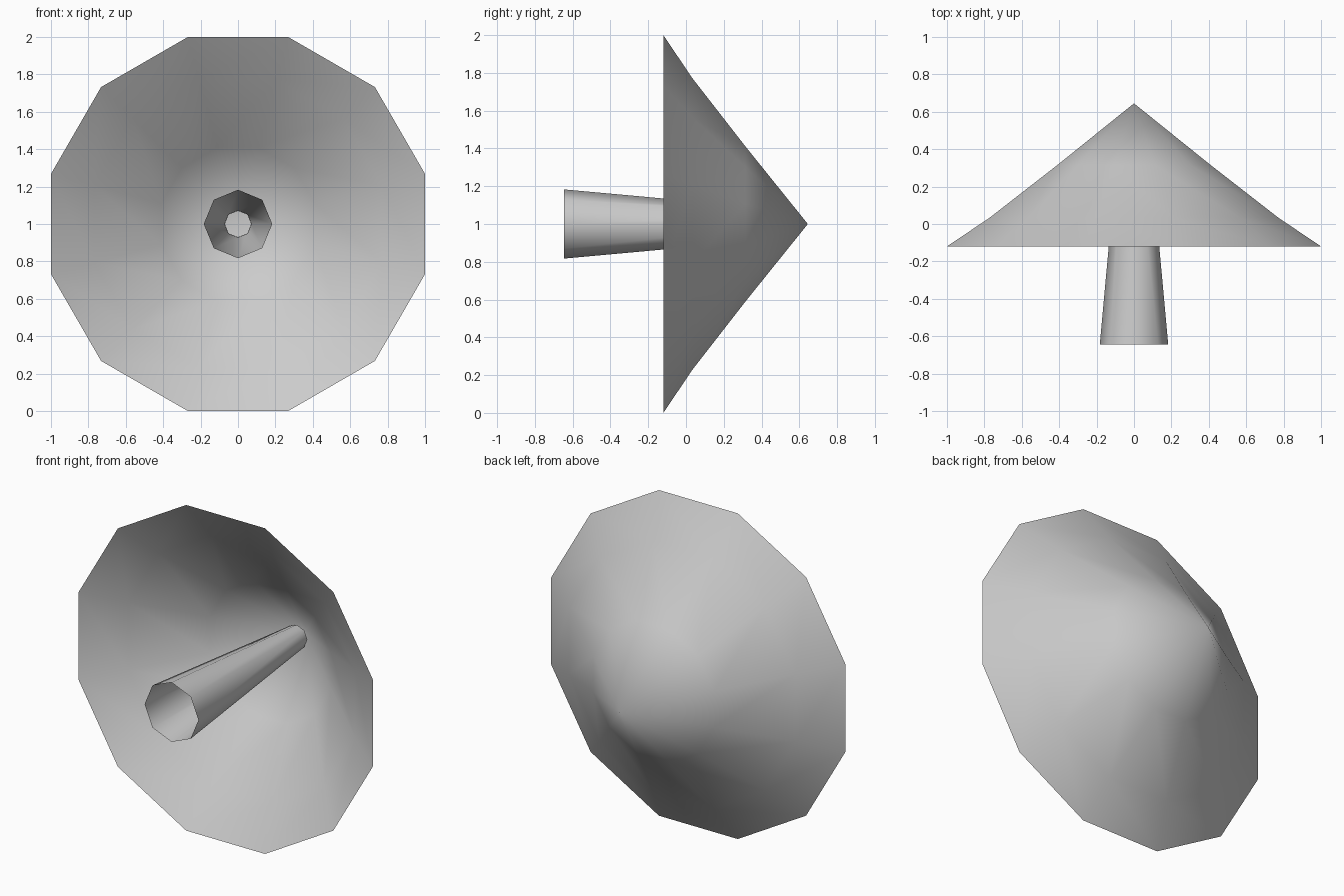
import bpy
import bmesh
from math import cos, sin, pi

cube = bpy.data.objects.get("Cube")
if cube:
    bpy.data.objects.remove(cube, do_unlink=True)

grey = bpy.data.materials.new("light grey")
grey.use_nodes = True
colour = (0.6, 0.6, 0.6, 1)
grey.diffuse_color = colour
grey.node_tree.nodes["Principled BSDF"].inputs["Base Color"].default_value = colour


def lathe(name, profile, sides, turn):
    """Open thin shell of (radius, y) rings around the y axis at z = 1."""
    bm = bmesh.new()
    rings = []
    for radius, y in profile:
        if radius == 0:
            rings.append([bm.verts.new((0, y, 1))] * sides)
            continue
        angles = [turn + 2 * pi * i / sides for i in range(sides)]
        rings.append([bm.verts.new((radius * cos(a), y, 1 + radius * sin(a)))
                      for a in angles])
    for a, b in zip(rings, rings[1:]):
        for i in range(sides):
            j = (i + 1) % sides
            corners = dict.fromkeys((a[i], a[j], b[j], b[i]))
            bm.faces.new(list(corners)).smooth = True
    bmesh.ops.recalc_face_normals(bm, faces=bm.faces)
    mesh = bpy.data.meshes.new(name)
    bm.to_mesh(mesh)
    bm.free()
    mesh.materials.append(grey)
    obj = bpy.data.objects.new(name, mesh)
    bpy.context.collection.objects.link(obj)
    return obj


# Twelve-sided flared bell, from the rim back to the point
rim = 1 / cos(pi / 12)
lathe("bell", [(rim, -0.12), (rim * 0.77, 0.035), (rim * 0.41, 0.315), (0, 0.645)],
      12, pi / 12)

# Eight-sided open tube, narrowing toward the point of the bell
lathe("inner_tube", [(0.183, -0.645), (0.072, 0.57)], 8, 0)
